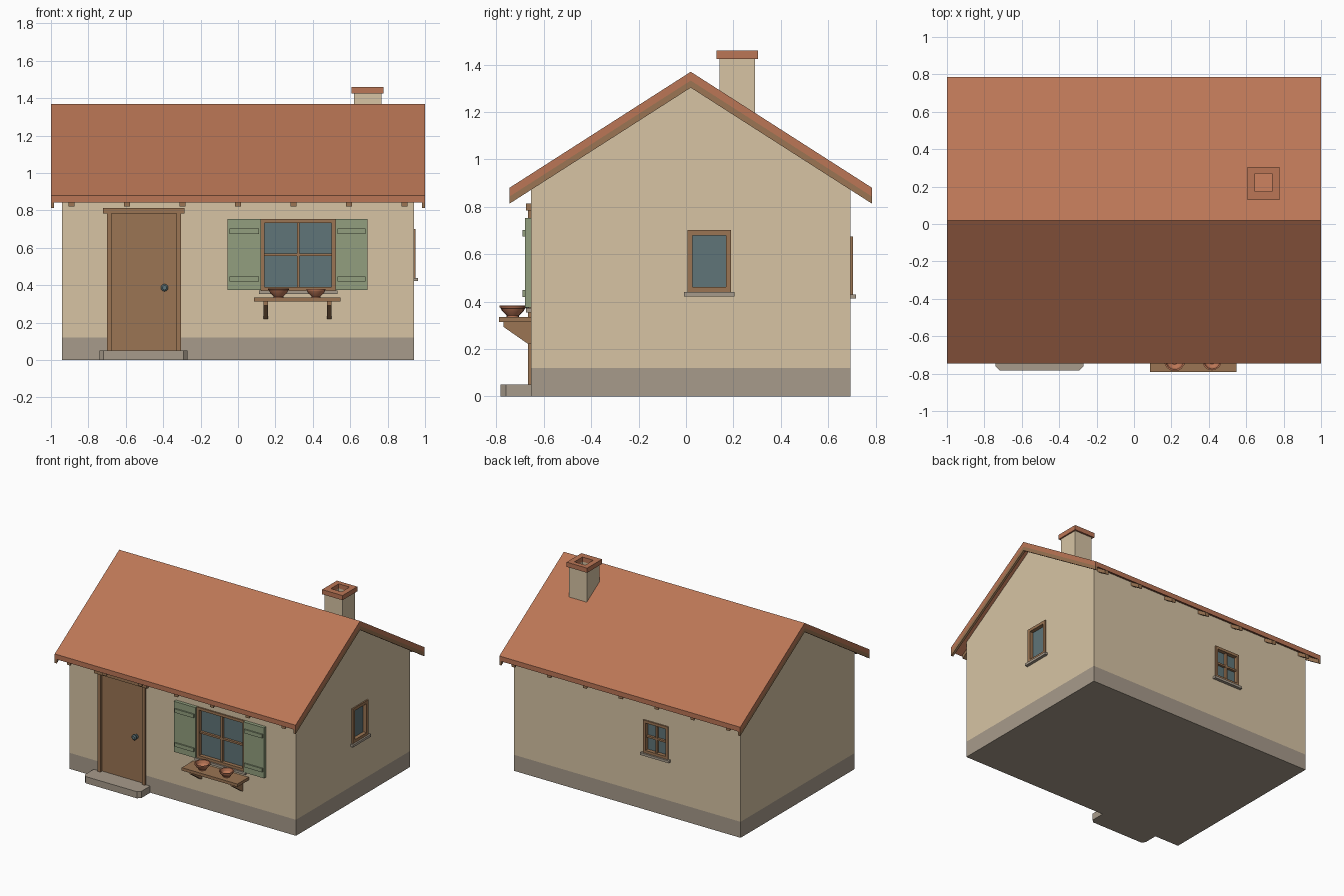
import bpy, bmesh
from math import pi, radians
from mathutils import Matrix, Vector

cube = bpy.data.objects.get("Cube")
if cube:
    bpy.data.objects.remove(cube, do_unlink=True)


def material(name, r, g, b):
    """Flat colour given as 0-255 display values, stored linear."""
    lin = [((c / 255 + 0.055) / 1.055) ** 2.4 for c in (r, g, b)] + [1.0]
    m = bpy.data.materials.new(name)
    m.use_nodes = True
    m.diffuse_color = lin
    m.node_tree.nodes["Principled BSDF"].inputs["Base Color"].default_value = lin
    return m


plaster = material("plaster", 215, 196, 164)
clay = material("clay", 187, 118, 86)
stone = material("stone", 167, 155, 139)
wood = material("wood", 155, 117, 83)
green = material("shutter green", 146, 159, 126)
glass = material("glass blue", 96, 117, 120)


def finish(name, bm, mat, place=Matrix()):
    bmesh.ops.recalc_face_normals(bm, faces=bm.faces)
    bm.transform(place)
    mesh = bpy.data.meshes.new(name)
    bm.to_mesh(mesh)
    bm.free()
    mesh.materials.append(mat)
    ob = bpy.data.objects.new(name, mesh)
    bpy.context.collection.objects.link(ob)
    return ob


def boxes(name, mat, *spans, place=Matrix()):
    """One object made of boxes, each given as x0, x1, y0, y1, z0, z1."""
    bm = bmesh.new()
    for x0, x1, y0, y1, z0, z1 in spans:
        size = Matrix.Diagonal((x1 - x0, y1 - y0, z1 - z0, 1))
        mid = Matrix.Translation(((x0 + x1) / 2, (y0 + y1) / 2, (z0 + z1) / 2))
        bmesh.ops.create_cube(bm, size=1, matrix=mid @ size)
    return finish(name, bm, mat, place)


def prism(name, mat, points, push):
    """Flat outline extruded along the push vector."""
    bm = bmesh.new()
    face = bm.faces.new([bm.verts.new(p) for p in points])
    made = bmesh.ops.extrude_face_region(bm, geom=[face])["geom"]
    verts = [g for g in made if isinstance(g, bmesh.types.BMVert)]
    bmesh.ops.translate(bm, verts=verts, vec=Vector(push))
    return finish(name, bm, mat)


def lathe(name, mat, profile, place, steps):
    bm = bmesh.new()
    vs = [bm.verts.new((r, 0, z)) for r, z in profile]
    es = [bm.edges.new(pair) for pair in zip(vs, vs[1:])]
    bmesh.ops.spin(bm, geom=vs + es, cent=(0, 0, 0), axis=(0, 0, 1),
                   angle=2 * pi, steps=steps, use_duplicate=False)
    bmesh.ops.remove_doubles(bm, verts=bm.verts, dist=0.0002)
    return finish(name, bm, mat, place)


def cut(ob, cutter):
    """Subtract the cutter and keep the result as plain mesh."""
    mod = ob.modifiers.new("openings", "BOOLEAN")
    mod.operation, mod.solver, mod.object = "DIFFERENCE", "EXACT", cutter
    bpy.context.view_layer.update()
    done = bpy.data.meshes.new_from_object(
        ob.evaluated_get(bpy.context.evaluated_depsgraph_get()))
    ob.modifiers.clear()
    ob.data = done


def drop(ob):
    bpy.data.objects.remove(ob, do_unlink=True)


# Main dimensions
WX, FRONT, BACK, RIDGE_Y = 0.94, -0.655, 0.695, 0.02
RIDGE_Z, SLOPE, EAVE, TILE = 1.37, 0.64, 0.765, 0.037
PLINTH, DEPTH = 0.12, 0.03


def roof_z(reach, below):
    return RIDGE_Z - below - SLOPE * reach


def chevron(name, mat, x0, x1, top, bottom, reach):
    """Both roof slopes between two depths below the tile surface."""
    pts = [(x0, RIDGE_Y + s * reach, roof_z(abs(s) * reach, d))
           for d, order in ((top, (-1, 0, 1)), (bottom, (1, 0, -1))) for s in order]
    return prism(name, mat, pts, (x1 - x0, 0, 0))


# Walls and plinth
wall_top = roof_z(RIDGE_Y - FRONT, TILE)
walls = prism("walls", plaster, [
    (-WX, FRONT, PLINTH), (-WX, BACK, PLINTH), (-WX, BACK, wall_top),
    (-WX, RIDGE_Y, RIDGE_Z - TILE), (-WX, FRONT, wall_top)], (2 * WX, 0, 0))
plinth = boxes("plinth", stone, (-WX, WX, FRONT, BACK, 0, PLINTH))

# Roof, barge boards and rafter tails
chevron("roof", clay, -1, 1, 0, TILE, EAVE)
for side, x in (("right", -1), ("left", 0.983)):
    chevron(side + "_barge_board", wood, x, x + 0.017, TILE, 0.067, EAVE)
for i in range(7):
    x = (i - 3) * 0.297
    chevron(f"rafter_{i + 1}", wood, x - 0.016, x + 0.016, TILE, 0.065, EAVE - 0.01)


def window(name, place, half, z0, z1, rim, bars, sill_out, sill_side):
    """Recessed window in a frame, built facing -y at the wall surface."""
    hole = boxes("cutter", wood, (-half, half, -0.1, DEPTH, z0, z1), place=place)
    cut(walls, hole)
    drop(hole)
    parts = [(-half, rim - half, -0.01, DEPTH, z0, z1),
             (half - rim, half, -0.01, DEPTH, z0, z1),
             (rim - half, half - rim, -0.01, DEPTH, z0, z0 + rim),
             (rim - half, half - rim, -0.01, DEPTH, z1 - rim, z1)]
    if bars:
        mid, b = (z0 + z1) / 2, 0.007
        parts += [(-b, b, 0, DEPTH, z0 + rim, z1 - rim),
                  (rim - half, half - rim, 0, DEPTH, mid - b, mid + b)]
    boxes(name + "_frame", wood, *parts, place=place)
    boxes(name + "_glass", glass,
          (rim - half, half - rim, 0.018, DEPTH, z0 + rim, z1 - rim), place=place)
    w = half + sill_side
    boxes(name + "_sill", stone, (-w, w, -sill_out, 0.01, z0 - 0.018, z0), place=place)


def on_wall(x, y, turn):
    return Matrix.Translation((x, y, 0)) @ Matrix.Rotation(radians(turn), 4, "Z")


WIN_X = 0.322
window("front_window", on_wall(WIN_X, FRONT, 0), 0.199, 0.372, 0.753, 0.02, True, 0.02, 0.01)
window("side_window", on_wall(WX, 0.098, 90), 0.092, 0.44, 0.702, 0.022, False, 0.022, 0.014)
window("back_window", on_wall(-0.24, BACK, 180), 0.103, 0.43, 0.675, 0.02, True, 0.022, 0.016)

# Shutters with battens
for side, x0, x1 in (("right", -0.056, 0.123), ("left", 0.521, 0.692)):
    boxes(side + "_shutter", green, (x0, x1, -0.68, FRONT, 0.374, 0.753))
    boxes(side + "_shutter_battens", green,
          *[(x0 + 0.01, x1 - 0.01, -0.69, -0.68, z, z + 0.028) for z in (0.42, 0.675)])

# Door, frame and knob
door_at = on_wall(-0.503, FRONT, 0)
STEP, HEAD, JAMB = 0.05, 0.784, 0.198
doorway = boxes("cutter", wood, (-JAMB, JAMB, -0.1, DEPTH, STEP, HEAD), place=door_at)
for ob in (walls, plinth):
    cut(ob, doorway)
drop(doorway)
inner = JAMB - 0.025
boxes("door_frame", wood,
      (-JAMB, -inner, -0.012, DEPTH, STEP, HEAD), (inner, JAMB, -0.012, DEPTH, STEP, HEAD),
      (-JAMB - 0.02, JAMB + 0.02, -0.02, 0.01, HEAD, 0.813), place=door_at)
boxes("door", wood, (-inner, inner, 0.01, DEPTH, STEP, HEAD), place=door_at)
knob = lathe("door_knob", glass,
             [(0, 0), (0.018, 0), (0.018, 0.005), (0.008, 0.006), (0.008, 0.014),
              (0.02, 0.02), (0.02, 0.028), (0.012, 0.034), (0, 0.034)],
             Matrix.Translation((-0.393, FRONT + 0.01, 0.387)) @ Matrix.Rotation(pi / 2, 4, "X"), 12)

# Door step with clipped front corners
a, b, y, c = -0.74, -0.27, -0.782, 0.022
prism("door_step", stone, [(a, FRONT, 0), (a, y + c, 0), (a + c, y, 0), (b - c, y, 0),
                           (b, y + c, 0), (b, FRONT, 0)], (0, 0, STEP))

# Shelf on two brackets
SHELF = 0.335
under = SHELF - 0.022
boxes("shelf", wood, (0.086, 0.548, -0.79, FRONT, under, SHELF))
for side, x in (("right", 0.136), ("left", 0.476)):
    prism(side + "_bracket", wood,
          [(x, FRONT, under), (x, -0.77, under), (x, -0.77, under - 0.02),
           (x, FRONT - 0.01, 0.22), (x, FRONT, 0.22)], (0.025, 0, 0))

# Bowls
bowl = [(0, 0), (0.026, 0), (0.026, 0.006), (0.046, 0.026), (0.053, 0.04), (0.056, 0.041),
        (0.056, 0.048), (0.048, 0.048), (0.04, 0.026), (0.02, 0.01), (0, 0.01)]
round_parts = [knob]
for side, x, size in (("right", 0.217, 1), ("left", 0.417, 0.92)):
    place = Matrix.Translation((x, -0.731, SHELF)) @ Matrix.Scale(size, 4)
    round_parts.append(lathe(side + "_bowl", clay, bowl, place, 16))

# Hollow chimney with cap
shaft = boxes("chimney", plaster, (0.62, 0.767, 0.141, 0.291, 1.1, 1.425))
cap = boxes("chimney_cap", clay, (0.608, 0.778, 0.128, 0.304, 1.425, 1.46))
flue = boxes("cutter", clay, (0.648, 0.738, 0.175, 0.269, 1, 1.6))
for ob in (shaft, cap):
    cut(ob, flue)
drop(flue)

# Smooth shading on turned parts
bpy.ops.object.select_all(action="DESELECT")
for ob in round_parts:
    ob.select_set(True)
bpy.context.view_layer.objects.active = knob
bpy.ops.object.shade_smooth_by_angle(angle=radians(30))
